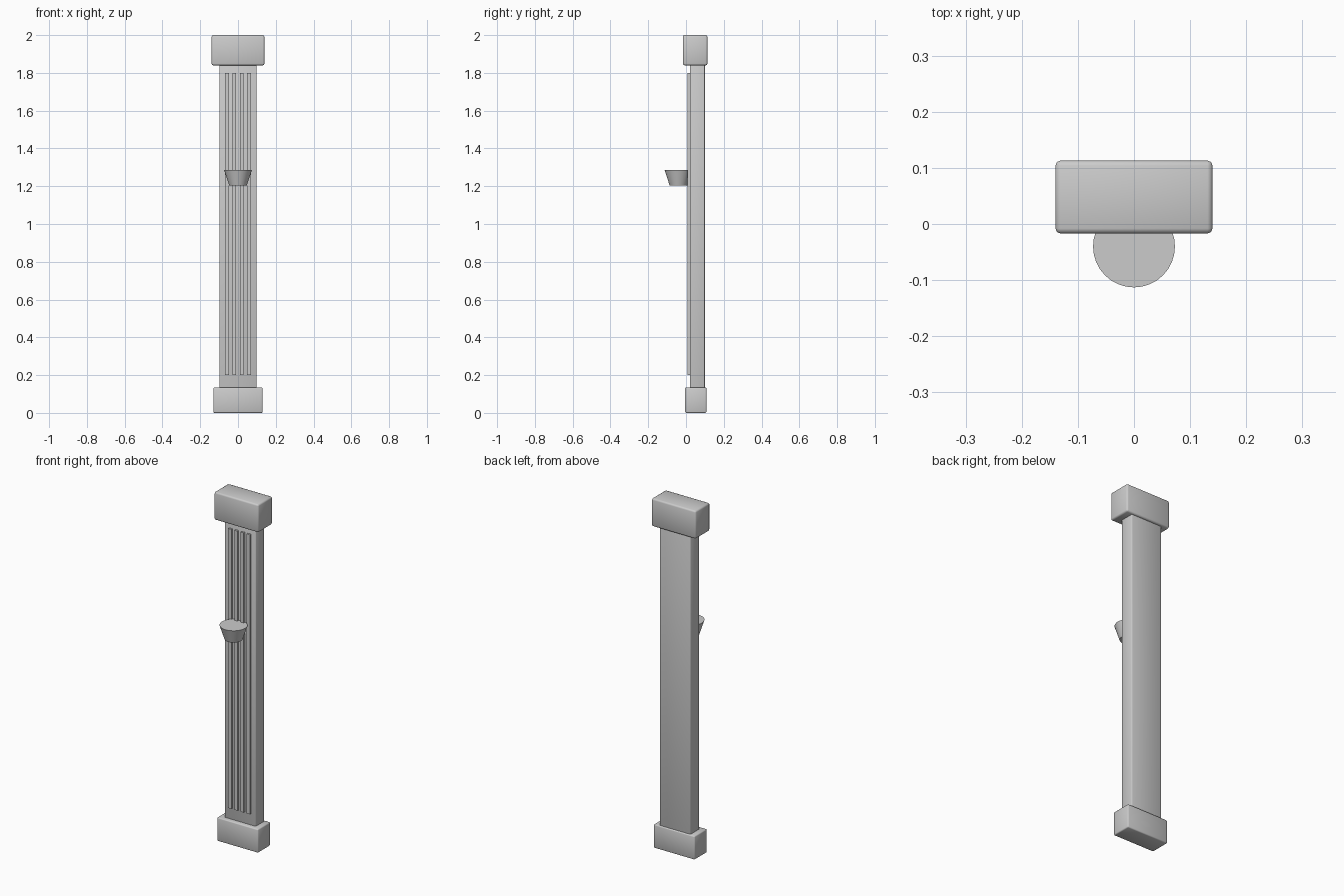
import bpy
import bmesh
from mathutils import Matrix, Vector

cube = bpy.data.objects.get("Cube")
if cube:
    bpy.data.objects.remove(cube, do_unlink=True)

stone = bpy.data.materials.new("grey stone")
stone.use_nodes = True
stone.diffuse_color = (0.6, 0.6, 0.6, 1)
stone.node_tree.nodes["Principled BSDF"].inputs["Base Color"].default_value = (0.6, 0.6, 0.6, 1)


def finish(name, bm, smooth=True):
    mesh = bpy.data.meshes.new(name)
    bm.to_mesh(mesh)
    bm.free()
    for face in mesh.polygons:
        face.use_smooth = smooth
    mesh.materials.append(stone)
    obj = bpy.data.objects.new(name, mesh)
    bpy.context.collection.objects.link(obj)
    return obj


def block(name, low, high, bevel=0.0):
    low, high = Vector(low), Vector(high)
    bm = bmesh.new()
    place = Matrix.Translation((low + high) / 2) @ Matrix.Diagonal((*(high - low), 1))
    bmesh.ops.create_cube(bm, size=1, matrix=place)
    if bevel:
        bmesh.ops.bevel(bm, geom=bm.edges[:], offset=bevel, segments=2,
                        profile=0.5, affect='EDGES')
    return finish(name, bm, bevel > 0)


# Pilaster body with its wider foot and head
block("base", (-0.13, -0.005, 0), (0.13, 0.108, 0.135), 0.006)
block("shaft", (-0.098, 0.02, 0.01), (0.098, 0.1, 1.99), 0.004)
block("capital", (-0.14, -0.017, 1.84), (0.14, 0.113, 2), 0.009)

# Raised vertical ribs on the front
for i in range(4):
    x = (i - 1.5) * 0.039
    block(f"rib_{i + 1}", (x - 0.01, 0.009, 0.2), (x + 0.01, 0.03, 1.8))

# Tapered wall lamp bowl
bm = bmesh.new()
bmesh.ops.create_cone(bm, cap_ends=True, segments=32, radius1=0.047, radius2=0.073,
                      depth=0.08, matrix=Matrix.Translation((0, -0.04, 1.245)))
bowl = finish("sconce_bowl", bm)
bpy.ops.object.select_all(action='DESELECT')
bowl.select_set(True)
bpy.context.view_layer.objects.active = bowl
bpy.ops.object.shade_smooth_by_angle()
